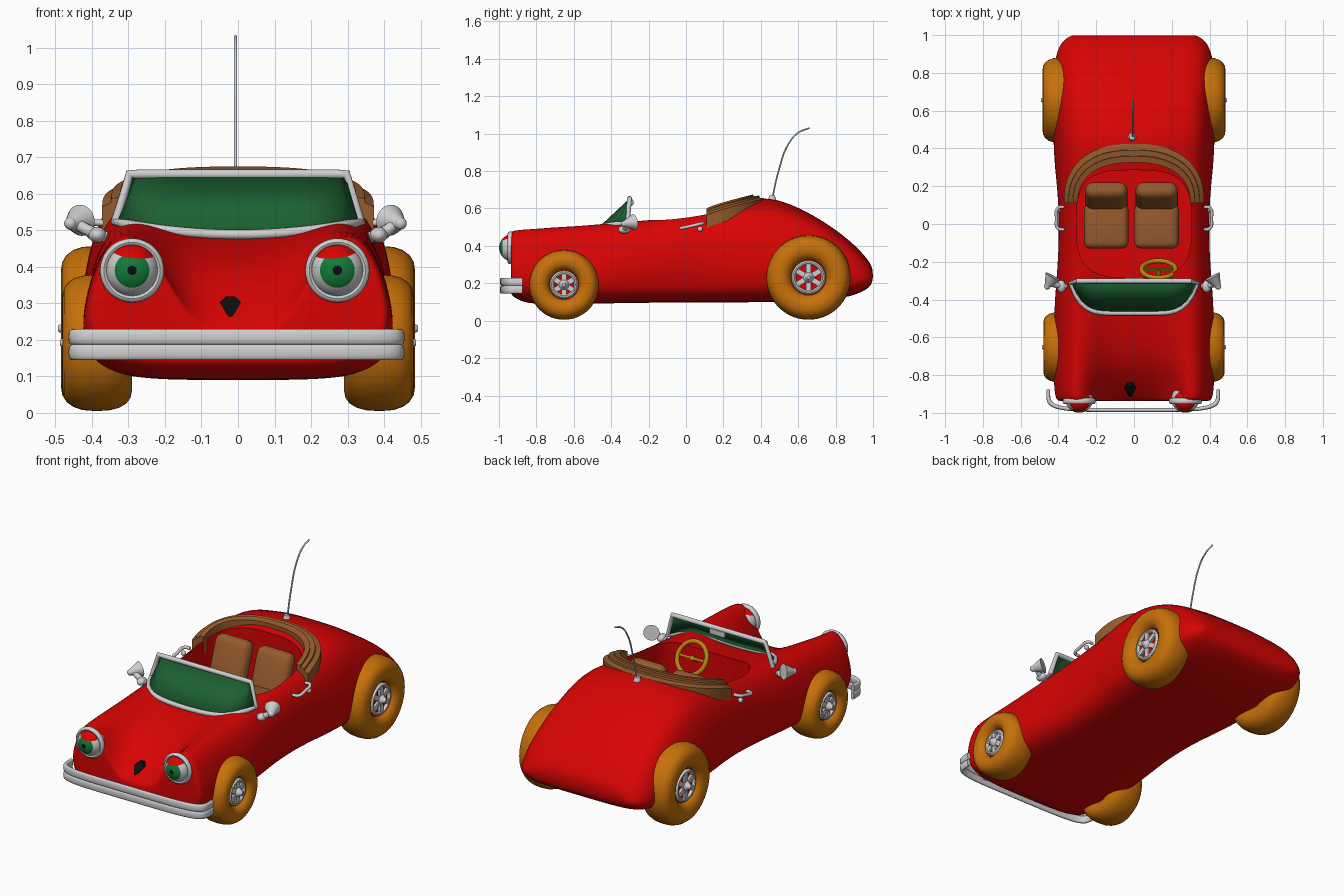
import bpy, bmesh, math
from mathutils import Matrix, Vector

if "Cube" in bpy.data.objects:
    bpy.data.objects.remove(bpy.data.objects["Cube"])

def material(name, r, g, b):
    m = bpy.data.materials.new(name)
    m.diffuse_color = (r, g, b, 1)
    m.use_nodes = True
    m.node_tree.nodes["Principled BSDF"].inputs["Base Color"].default_value = m.diffuse_color
    return m

RED = material("red paint", 0.68, 0.001, 0.001)
ORANGE = material("orange tyre", 0.57, 0.165, 0.003)
BROWN = material("brown leather", 0.30, 0.105, 0.026)
GREY = material("light grey metal", 0.62, 0.62, 0.62)
GLASS = material("green glass", 0.012, 0.12, 0.032)
IRIS = material("iris green", 0.006, 0.20, 0.042)
OCHRE = material("ochre", 0.52, 0.23, 0.004)
BLACK = material("black", 0.004, 0.004, 0.004)

def T(x, y, z):
    return Matrix.Translation((x, y, z))

def R(deg, axis):
    return Matrix.Rotation(math.radians(deg), 4, axis)

def finish(name, bm, *mats):
    bmesh.ops.recalc_face_normals(bm, faces=bm.faces)
    me = bpy.data.meshes.new(name)
    bm.to_mesh(me)
    bm.free()
    for m in mats:
        me.materials.append(m)
    ob = bpy.data.objects.new(name, me)
    bpy.context.collection.objects.link(ob)
    return ob

def bake(ob):
    """Replace an object by its evaluated mesh."""
    ev = ob.evaluated_get(bpy.context.evaluated_depsgraph_get())
    me = bpy.data.meshes.new_from_object(ev)
    new = bpy.data.objects.new("tmp", me)
    bpy.context.collection.objects.link(new)
    name = ob.name
    bpy.data.objects.remove(ob)
    new.name = name
    return new

def box(name, mat, mtx, size, bevel=0.0):
    bm = bmesh.new()
    bmesh.ops.create_cube(bm, size=1, matrix=Matrix.Diagonal((*size, 1)))
    if bevel:
        bmesh.ops.bevel(bm, geom=bm.edges[:], offset=bevel, segments=4, profile=0.5, affect='EDGES')
    bm.transform(mtx)
    return finish(name, bm, mat)

def cone(name, mat, mtx, r1, r2, depth, seg=32):
    bm = bmesh.new()
    bmesh.ops.create_cone(bm, cap_ends=True, segments=seg, radius1=r1, radius2=r2, depth=depth, matrix=mtx)
    return finish(name, bm, mat)

def ball(name, mat, mtx, r):
    bm = bmesh.new()
    bmesh.ops.create_uvsphere(bm, u_segments=28, v_segments=16, radius=r, matrix=mtx)
    return finish(name, bm, mat)

def ring(name, mat, mtx, major, ra, rb, p=2.0, seg=56, sides=20):
    """Torus about local z: ra radial and rb axial radius, superelliptic section."""
    bm = bmesh.new()
    e = lambda v: math.copysign(abs(v) ** (2 / p), v)
    rows = []
    for i in range(seg):
        a = 2 * math.pi * i / seg
        row = []
        for j in range(sides):
            b = 2 * math.pi * j / sides
            r = major + ra * e(math.cos(b))
            row.append(bm.verts.new(mtx @ Vector((r * math.cos(a), r * math.sin(a), rb * e(math.sin(b))))))
        rows.append(row)
    for i in range(seg):
        for j in range(sides):
            k, l = (i + 1) % seg, (j + 1) % sides
            bm.faces.new((rows[i][j], rows[k][j], rows[k][l], rows[i][l]))
    return finish(name, bm, mat)

def tube(name, mat, pts, r, kind='BEZIER', cyclic=False):
    cu = bpy.data.curves.new(name, 'CURVE')
    cu.dimensions, cu.bevel_depth, cu.bevel_resolution, cu.use_fill_caps = '3D', r, 3, True
    sp = cu.splines.new(kind)
    if kind == 'BEZIER':
        sp.bezier_points.add(len(pts) - 1)
        for bp, p in zip(sp.bezier_points, pts):
            bp.co = p
            bp.handle_left_type = bp.handle_right_type = 'AUTO'
    else:
        sp.points.add(len(pts) - 1)
        for bp, p in zip(sp.points, pts):
            bp.co = (*p, 1)
    sp.use_cyclic_u = cyclic
    cu.materials.append(mat)
    ob = bpy.data.objects.new(name, cu)
    bpy.context.collection.objects.link(ob)
    return bake(ob)

# Body: lofted sections (y, half width, centre z, shoulder z, bottom z)
stations = [(-.937, .395, .215, .485, .15), (-.93, .415, .235, .50, .13), (-.86, .425, .30, .505, .092),
            (-.75, .425, .395, .51, .09), (-.6, .425, .45, .515, .09), (-.4, .428, .495, .527, .093),
            (-.15, .42, .53, .545, .097), (.1, .42, .58, .58, .098), (.3, .43, .645, .61, .098),
            (.45, .43, .663, .625, .10), (.6, .43, .607, .58, .10), (.74, .43, .53, .51, .107),
            (.89, .42, .42, .405, .13), (.975, .38, .325, .315, .17), (1.0, .325, .28, .275, .205)]
bm = bmesh.new()
loops = []
for y, w, zc, zp, zb in stations:
    h = zp - zb
    k = 1 - .11 * math.exp(-((y + .02) / .28) ** 2)   # sills tucked in between the wheels
    top = [(0, zc), (.3, zc), (.5, .4 * zc + .6 * zp), (.68, zp), (.84, zp - .09 * h), (.94, zb + .7 * h),
           ((1 + k) / 2, zb + .45 * h)]
    bot = [(0, zb), (.3, zb), (.5 * k, zb + .005 * h), (.68 * k, zb + .02 * h), (.84 * k, zb + .06 * h),
           (.95 * k, zb + .14 * h), (k, zb + .28 * h)]
    full = lambda half: [(-x, z) for x, z in half[:0:-1]] + half
    loops.append([bm.verts.new((x * w, y, z)) for x, z in full(top) + full(bot)[::-1]])
n = len(loops[0])
for a, b in zip(loops, loops[1:]):
    for i in range(n):
        j = (i + 1) % n
        bm.faces.new((a[i], a[j], b[j], b[i]))
for lp in (loops[0], loops[-1]):
    for i in range(n // 2 - 1):
        bm.faces.new((lp[i], lp[i + 1], lp[n - 2 - i], lp[n - 1 - i]))
body = finish("body", bm, RED)
body.modifiers.new("smooth", 'SUBSURF').levels = 2

# Cockpit opening cut from the body
def oval(t, a, b, p):
    c, s = math.cos(t), math.sin(t)
    return math.copysign(abs(c) ** (2 / p), c) * a, math.copysign(abs(s) ** (2 / p), s) * b

bm = bmesh.new()
outline = [oval(2 * math.pi * i / 64, .305, .285, 3.2) for i in range(64)]
base = bm.faces.new([bm.verts.new((x, y, .2)) for x, y in outline])
up = bmesh.ops.extrude_face_region(bm, geom=[base])
bmesh.ops.translate(bm, vec=(0, 0, .7), verts=[v for v in up['geom'] if isinstance(v, bmesh.types.BMVert)])
cutter = finish("cockpit_cutter", bm, RED)
cutter.hide_render = True
cut = body.modifiers.new("cockpit", 'BOOLEAN')
cut.operation, cut.solver, cut.object = 'DIFFERENCE', 'EXACT', cutter
body = bake(body)
bpy.data.objects.remove(cutter)

# Wheels: tyre, red hub disc, grey rim, spokes and cap
for label, wy, rad, wx, rh in (("front", -.652, .187, .385, .07), ("rear", .655, .226, .39, .085)):
    for side, s in (("left", -1), ("right", 1)):
        pre = f"{label}_{side}_"
        m = T(s * wx, wy, rad + .005) @ R(90 * s, 'Y')
        ring(pre + "tyre", ORANGE, m, (rad + rh) / 2, (rad - rh) / 2, .095, 2.4)
        cone(pre + "hub", RED, m, rh + .01, rh + .01, .12)
        ring(pre + "rim", GREY, m @ T(0, 0, .062), rh - .006, .012, .014, 2, 40, 10)
        for k in range(6):
            box(pre + "spoke", GREY, m @ R(60 * k, 'Z') @ T(rh / 2, 0, .064), (rh, .028, .018))
        cone(pre + "hub_cap", GREY, m @ T(0, 0, .082), .034, .008, .04)

# Headlight eyes with eyelids
for side, ex in (("left", -.29), ("right", .272)):
    bm = bmesh.new()
    bmesh.ops.create_uvsphere(bm, u_segments=40, v_segments=36, radius=.074, matrix=R(90, 'X'))
    lid = Vector((0, 0, .05))
    no = Vector((0.1 if ex < 0 else -0.1, -.25, 1)).normalized()
    bmesh.ops.bisect_plane(bm, geom=bm.verts[:] + bm.edges[:] + bm.faces[:], plane_co=lid, plane_no=no)
    for f in bm.faces:
        c = f.calc_center_median()
        d = math.hypot(c.x, c.z)
        if (c - lid).dot(no) > 0:
            f.material_index = 1
        elif c.y < 0 and d < .0125:
            f.material_index = 3
        elif c.y < 0 and d < .046:
            f.material_index = 2
    bm.transform(T(ex, -.925, .39))
    finish(side + "_eye", bm, GREY, RED, IRIS, BLACK)
    ring(side + "_eye_ring", GREY, T(ex, -.938, .39) @ R(90, 'X'), .077, .011, .016, 2, 48, 12)

# Nose
bm = bmesh.new()
shape = [(-.05, .303), (-.034, .318), (-.008, .318), (.008, .303), (-.012, .268), (-.021, .262), (-.03, .268)]
front = [bm.verts.new((x, -.918 + (z - .262) * 1.05, z)) for x, z in shape]
back = [bm.verts.new((v.co.x, v.co.y + .05, v.co.z)) for v in front]
bm.faces.new(front)
bm.faces.new(back)
for i in range(len(front)):
    j = (i + 1) % len(front)
    bm.faces.new((front[i], front[j], back[j], back[i]))
finish("nose", bm, BLACK)

# Bumper: two wrapped flat bars (rounded upright section swept round the front) and brackets
sec = [oval(2 * math.pi * i / 16, .010, .0215, 2.6) for i in range(16)]
for k, z in enumerate((.166, .208)):
    bm = bmesh.new()
    rows = []
    for i in range(61):
        x, y = oval(math.pi * (1 + i / 60), .45, .11, 5)
        rows.append([bm.verts.new((x * (1 + d / .45) - .004, -.875 + y * (1 + d / .11), z + h)) for d, h in sec])
    for p, q in zip(rows, rows[1:]):
        for i in range(16):
            bm.faces.new((p[i], p[(i + 1) % 16], q[(i + 1) % 16], q[i]))
    bm.faces.new(rows[0])
    bm.faces.new(rows[-1])
    finish(f"bumper_bar_{k + 1}", bm, GREY)
for s in (-1, 1):
    box("bumper_bracket", GREY, T(s * .25, -.945, .188), (.03, .08, .03))

# Windscreen glass, frame and inside mirror
ts = [i / 12 - 1 for i in range(25)]
low = [Vector((.335 * t, -.312 - .16 * (1 - abs(t) ** 6), .522 - .034 * (1 - t * t))) for t in ts]
high = [Vector((.297 * t, -.302, .653)) for t in ts]
bm = bmesh.new()
a, b = [bm.verts.new(p) for p in low], [bm.verts.new(p) for p in high]
for i in range(24):
    bm.faces.new((a[i], a[i + 1], b[i + 1], b[i]))
finish("windscreen", bm, GLASS).modifiers.new("thick", 'SOLIDIFY').thickness = .004
tube("windscreen_frame", GREY, low + high[::-1], .0135, 'POLY', True)
box("inside_mirror", GREY, T(0, -.288, .632), (.1, .012, .03), .004)

# Folded roof: stepped profile swept round the back of the cockpit
prof = [(0, -.05), (0, .018), (.032, .03), (.034, .042), (.064, .045), (.066, .055), (.1, .055), (.1, -.05)]
bm = bmesh.new()
rows = []
for i in range(41):
    t = math.pi * i / 40
    row = []
    for d, h in prof:
        x, y = oval(t, .372 - d * .75, .315 - d, 2.4)
        row.append(bm.verts.new((x, .11 + y, .545 + .09 * (y / .315) ** .8 + h)))
    rows.append(row)
m = len(prof)
for p, q in zip(rows, rows[1:]):
    for i in range(m):
        bm.faces.new((p[i], p[(i + 1) % m], q[(i + 1) % m], q[i]))
bm.faces.new(rows[0])
bm.faces.new(rows[-1])
finish("folded_roof", bm, BROWN)

# Seats
for side, x in (("left", -.147), ("right", .12)):
    box(side + "_seat_cushion", BROWN, T(x, -.01, .34), (.235, .24, .17), .035)
    box(side + "_seat_back", BROWN, T(x, .135, .45) @ R(-19, 'X'), (.225, .09, .34), .044)

# Steering wheel and column
m = T(.13, -.24, .472) @ R(-60, 'X')
ring("steering_wheel", OCHRE, m, .09, .013, .013, 2, 40, 10)
cone("steering_column", OCHRE, m @ T(0, 0, -.05), .013, .013, .1, 16)
box("steering_spoke", OCHRE, m, (.18, .014, .01))

# Side mirrors facing back, door handles and locks
for side, s, x in (("left", -1, -.43), ("right", 1, .416)):
    d = Vector((-s * .05, .09, .015)).normalized()
    aim = d.to_track_quat('Z', 'Y').to_matrix().to_4x4()
    face = Vector((x, -.278, .527))
    cone(side + "_mirror_shell", GREY, Matrix.Translation(face - d * .03) @ aim, .016, .043, .06, 28)
    ball(side + "_mirror_nose", GREY, Matrix.Translation(face - d * .06) @ aim, .017)
    tube(side + "_mirror_stem", GREY, [face - d * .04, Vector((s * .40, -.325, .495)), Vector((s * .36, -.33, .48))], .016)
    ball(side + "_mirror_foot", GREY, T(s * .385, -.33, .487) @ Matrix.Diagonal((.9, 1.2, .8, 1)), .027)
    tube(side + "_door_handle", GREY, [(s * .37, -.03, .495), (s * .402, -.022, .496), (s * .41, .03, .507),
                                       (s * .402, .085, .52), (s * .37, .09, .52)], .009)
    ball(side + "_door_lock", GREY, T(s * .402, .075, .49), .014)

# Antenna
cone("antenna_base", GREY, T(-.01, .46, .658), .022, .014, .025, 20)
tube("antenna", GREY, [(-.007, .46, .65), (-.007, .495, .80), (-.007, .545, .94), (-.007, .60, 1.005), (-.007, .66, 1.03)], .0045)

# Smooth shading with sharp edges kept
for ob in bpy.context.scene.objects:
    ob.select_set(ob.type == 'MESH')
bpy.context.view_layer.objects.active = bpy.data.objects["body"]
bpy.ops.object.shade_smooth_by_angle(angle=math.radians(40))
